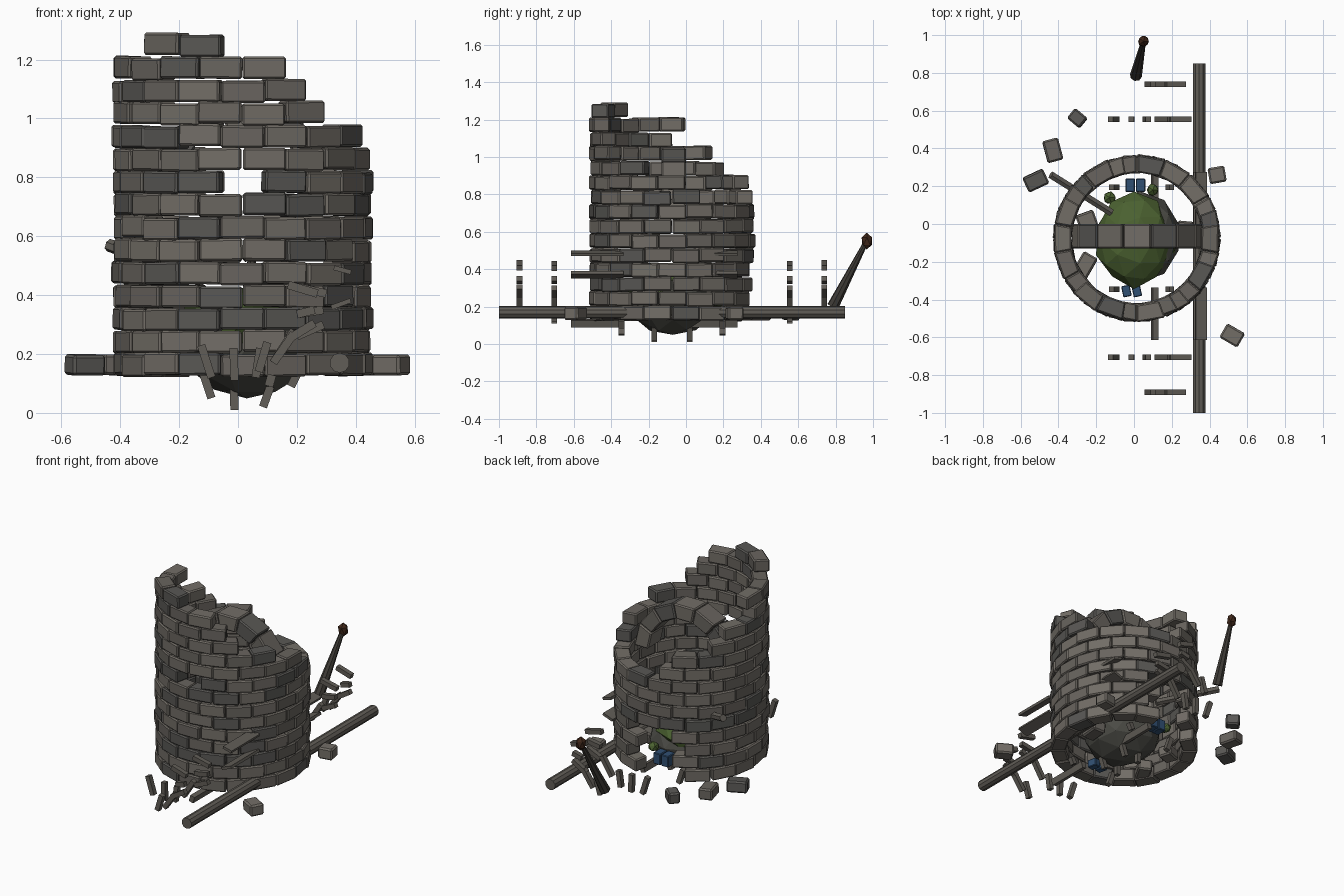
import bpy, bmesh, random
from math import cos, sin, radians
from mathutils import Matrix, Vector, Euler

if "Cube" in bpy.data.objects:
    bpy.data.objects.remove(bpy.data.objects["Cube"])

random.seed(4)
CX, CY = 0.015, -0.075          # tower axis
H = 0.0775                      # course height
Z0 = 0.125                      # bottom of first course


def mat(name, rgb):
    m = bpy.data.materials.new(name)
    m.diffuse_color = (*rgb, 1)
    m.use_nodes = True
    m.node_tree.nodes["Principled BSDF"].inputs["Base Color"].default_value = m.diffuse_color
    return m


STONES = [mat("stone_light", (.17, .155, .135)), mat("stone_mid", (.14, .128, .113)),
          mat("stone_dark", (.10, .097, .09))]
WOOD = [mat("weathered_wood", (.12, .11, .095))]
CHAR = [mat("dark_wood", (.05, .045, .038))]
EMBER = [mat("torch_brown", (.05, .02, .01))]
ROCK = [mat("boulder_grey", (.07, .07, .06))]
MOSS = [mat("moss_green", (.07, .12, .03))]
BLUE = [mat("blue_cloth", (.03, .08, .17))]


def finish(bm, name, mats):
    bmesh.ops.recalc_face_normals(bm, faces=bm.faces[:])
    me = bpy.data.meshes.new(name)
    bm.to_mesh(me)
    bm.free()
    for m in mats:
        me.materials.append(m)
    ob = bpy.data.objects.new(name, me)
    bpy.context.collection.objects.link(ob)
    return ob


def hexa(bm, pts, bevel=0.0, mi=0):
    """Six-sided block from 8 corners: bottom loop then top loop."""
    v = [bm.verts.new(p) for p in pts]
    quads = [(3, 2, 1, 0), (4, 5, 6, 7)] + [(i, (i + 1) % 4, (i + 1) % 4 + 4, i + 4) for i in range(4)]
    fs = [bm.faces.new([v[i] for i in q]) for q in quads]
    for f in fs:
        f.material_index = mi
    if bevel:
        edges = list({e for f in fs for e in f.edges})
        bmesh.ops.bevel(bm, geom=edges, offset=bevel, segments=1, affect='EDGES', material=-1)


def box(bm, loc, size, rot=(0, 0, 0), bevel=0.0, mi=0):
    m = Matrix.Translation(loc) @ Euler([radians(a) for a in rot]).to_matrix().to_4x4()
    x, y, z = (s / 2 for s in size)
    ring = [(-x, -y), (x, -y), (x, y), (-x, y)]
    hexa(bm, [m @ Vector((a, b, c)) for c in (-z, z) for a, b in ring], bevel, mi)


def wedge(bm, frame, a, half, r0, r1, h, mi):
    """Tapered block centred on angle a, lying in the frame's xy plane."""
    a0, a1 = radians(a - half), radians(a + half)
    ring = [(r0, a0), (r1, a0), (r1, a1), (r0, a1)]
    hexa(bm, [frame @ Vector((r * cos(t), r * sin(t), z)) for z in (-h / 2, h / 2) for r, t in ring], 0.007, mi)


# Tower wall: staggered courses; upper ones only keep a range of brick angles
keep = {8: (105, 375), 9: (115, 365), 10: (145, 335), 11: (155, 305),
        12: (185, 295), 13: (175, 285), 14: (225, 255)}
bm = bmesh.new()
for row in range(15):
    for k in range(18):
        a = 90 + 20 * k + (10 if row % 2 == 0 else 0) + (0 if row % 2 else -10)
        if row % 2:
            a += 10
        a = a % 360
        lo, hi = keep.get(row, (0, 720))
        if not (lo <= a <= hi or lo <= a + 360 <= hi):
            continue
        if row == 8 and abs(a - 270) < 5:           # window
            continue
        if row < 4 and 72 < a < 115:                # broken doorway at the back
            continue
        frame = Matrix.Translation((CX, CY, Z0 + H * (row + .5)))
        tilt = Euler((random.uniform(-.012, .012), random.uniform(-.012, .012), 0)).to_matrix().to_4x4()
        j = random.uniform(-.005, .005)
        wedge(bm, frame @ tilt, a + random.uniform(-.5, .5), 9.85, .35 + j, .442 + j, H - .002,
              random.choice((0, 0, 1, 1, 2)))
finish(bm, "tower_wall", STONES)

# Inner stone arch spanning the tower
bm = bmesh.new()
frame = Matrix.Translation((CX, -.065, .71)) @ Matrix.Rotation(radians(90), 4, 'X')
for k in range(7):
    wedge(bm, frame, 13 + k * 25.6, 12.4, .25, .345, .13, k % 3)
finish(bm, "inner_arch", STONES)

# Fallen stones outside and inside
bm = bmesh.new()
for x, y, r, s in [(-.52, .23, 25, .12), (-.43, .39, 105, .12), (-.3, .56, 50, .07), (.44, .26, 10, .09),
                   (.52, -.59, -30, .11), (-.26, -.22, 60, .13), (-.25, .02, 20, .1), (.27, -.05, 85, .13)]:
    box(bm, (x, y, .163), (s, .085, .07), (random.uniform(-4, 4), 0, r), .009, random.randrange(3))
finish(bm, "fallen_stones", STONES)


def blob(name, loc, scale, sub, mats, jitter):
    bm = bmesh.new()
    bmesh.ops.create_icosphere(bm, subdivisions=sub, radius=1)
    for v in bm.verts:
        k = 1 + random.uniform(-jitter, jitter)
        v.co = Vector(loc) + Vector([c * s * k for c, s in zip(v.co, scale)])
    return finish(bm, name, mats)


# Boulder with moss on top
blob("boulder", (.03, -.07, .22), (.22, .24, .17), 2, ROCK, .03)
blob("moss_mound", (.0, -.085, .29), (.205, .25, .14), 2, MOSS, .05)
for i, (x, y, z) in enumerate([(.17, -.02, .3), (.19, -.13, .28), (-.13, .14, .24), (.1, .18, .22)]):
    blob(f"moss_tuft_{i}", (x, y, z), (.035, .035, .03), 1, MOSS, .1)

# Blue cloth pieces front and back of the boulder
bm = bmesh.new()
for x in (-.02, .035):
    box(bm, (x, .205, .18), (.05, .07, .07), (0, 0, 0), .004)
    box(bm, (x - .02, -.355, .16), (.045, .06, .05), (0, 0, 12), .004)
finish(bm, "blue_cloth", BLUE)


def rod(name, p, q, r0, r1, n, mats):
    p, q = Vector(p), Vector(q)
    bm = bmesh.new()
    m = Matrix.Translation((p + q) / 2) @ (q - p).to_track_quat('Z', 'Y').to_matrix().to_4x4()
    bmesh.ops.create_cone(bm, cap_ends=True, segments=n, radius1=r0, radius2=r1, depth=(q - p).length, matrix=m)
    return finish(bm, name, mats)


# Long log, leaning beam and torch
rod("long_log", (.345, -1, .17), (.345, .85, .17), .034, .034, 10, WOOD)
rod("leaning_beam", (-.44, .26, .57), (-.12, .06, .45), .022, .022, 6, WOOD)
rod("torch_handle", (.01, .785, .2), (.048, .955, .53), .032, .014, 8, CHAR)
blob("torch_head", (.05, .967, .55), (.031, .033, .045), 1, EMBER, .05)

# Splinters: (x0, z0, x1, z1) in planes mirrored about the tower axis
inner = [(-.09, .05, -.12, .14), (.18, .09, .2, .13)]
low = [(-.012, .01, -.015, .13), (.085, .02, .11, .09)]
mid = [(-.09, .12, -.125, .23), (-.012, .11, -.015, .22), (.06, .12, .075, .22), (.12, .17, .19, .28),
       (.2, .26, .29, .30), (.2, .335, .29, .35), (.19, .43, .3, .405)]
outer = [(.07, .14, .1, .24), (.12, .17, .19, .27), (.17, .25, .26, .305), (.2, .335, .26, .35),
         (.17, .435, .27, .405)]
bm = bmesh.new()
for off, segs in [(.27, inner), (.095, low), (.63, mid), (.815, outer)]:
    for y in (CY - off, CY + off):
        for x0, z0, x1, z1 in segs:
            p, q = Vector((x0, 0, z0)), Vector((x1, 0, z1))
            d = (q - p).normalized()
            w = Vector((-d.z, 0, d.x)) * .014
            hexa(bm, [c + Vector((0, y + s, 0)) for s in (-.015, .015) for c in (p - w, q - w, q + w, p + w)])
finish(bm, "splinters", WOOD)

# Thin planks running alongside the wall
bm = bmesh.new()
for y in (-.475, .135):
    for x, z, w, t, r in [(.355, .485, .06, .016, 15), (.35, .37, .07, .016, -20),
                          (.11, .11, .03, .04, 15)]:
        box(bm, (x, y, z), (w, .28, t), (0, r, 0))
finish(bm, "loose_planks", WOOD)
